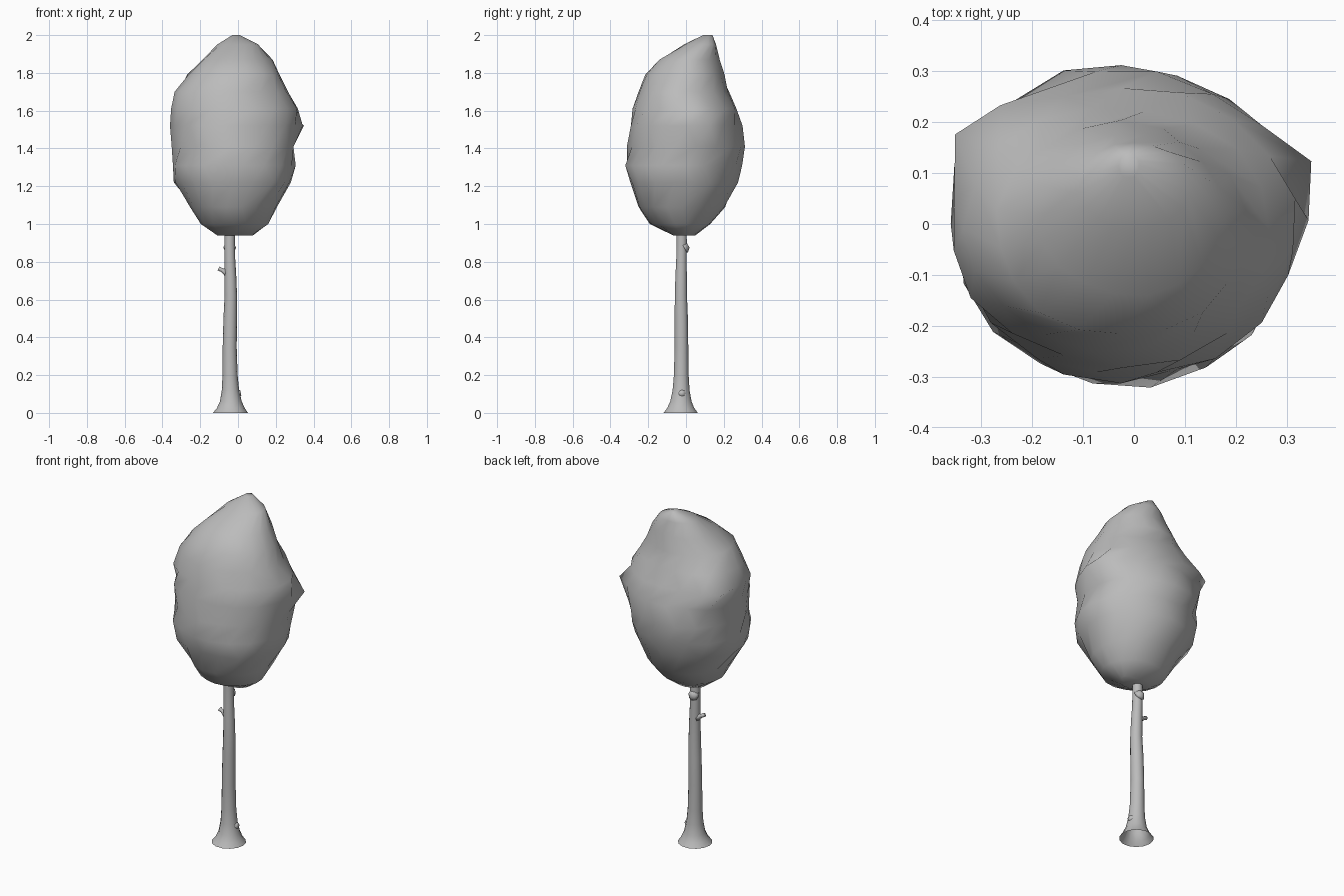
import bpy, bmesh
from math import sin, cos, pi, exp
from mathutils import Vector

cube = bpy.data.objects.get("Cube")
if cube:
    bpy.data.objects.remove(cube, do_unlink=True)

grey = bpy.data.materials.new("plain grey")
grey.use_nodes = True
grey.diffuse_color = (0.5, 0.5, 0.5, 1)
grey.node_tree.nodes["Principled BSDF"].inputs["Base Color"].default_value = (0.5, 0.5, 0.5, 1)


def loft(name, rings, cap_start=False, cap_end=False, angle=180):
    """Join rings of points into one smooth skin."""
    bm = bmesh.new()
    loops = [[bm.verts.new(p) for p in ring] for ring in rings]
    count = len(loops[0])
    for low, high in zip(loops, loops[1:]):
        for i in range(count):
            j = (i + 1) % count
            bm.faces.new((low[i], low[j], high[j], high[i]))
    if cap_start:
        bm.faces.new(loops[0][::-1])
    if cap_end:
        bm.faces.new(loops[-1])
    mesh = bpy.data.meshes.new(name)
    bm.to_mesh(mesh)
    bm.free()
    mesh.materials.append(grey)
    obj = bpy.data.objects.new(name, mesh)
    bpy.context.collection.objects.link(obj)
    bpy.ops.object.select_all(action="DESELECT")
    obj.select_set(True)
    bpy.context.view_layer.objects.active = obj
    bpy.ops.object.shade_smooth_by_angle(angle=angle * pi / 180)
    return obj


# Crown: height, then left, right, front and back limits
levels = [
    (0.94, -0.11, 0.08, -0.07, 0.05),
    (1.00, -0.20, 0.16, -0.19, 0.13),
    (1.09, -0.25, 0.21, -0.25, 0.21),
    (1.22, -0.34, 0.28, -0.30, 0.27),
    (1.31, -0.35, 0.30, -0.32, 0.30),
    (1.41, -0.35, 0.30, -0.31, 0.315),
    (1.52, -0.36, 0.33, -0.30, 0.30),
    (1.61, -0.36, 0.31, -0.28, 0.27),
    (1.70, -0.33, 0.27, -0.25, 0.23),
    (1.79, -0.27, 0.22, -0.22, 0.20),
    (1.87, -0.19, 0.18, -0.14, 0.18),
    (1.95, -0.11, 0.11, -0.01, 0.16),
    (2.00, -0.03, 0.01, 0.09, 0.14),
]
# Lumps: centre and outward push
lumps = [
    (Vector((0.33, 0.09, 1.53)), Vector((0.035, 0.02, 0))),
    (Vector((-0.31, 0.17, 1.61)), Vector((-0.04, 0.05, 0))),
    (Vector((0.22, -0.22, 1.25)), Vector((0.02, -0.02, 0))),
]
SIDES = 18
crown_rings = []
for k, (z, x0, x1, y0, y1) in enumerate(levels):
    ring = []
    for i in range(SIDES):
        a = 2 * pi * (i + 0.5 * (k % 2)) / SIDES
        r = 1 + 0.02 * sin(5 * a + 2.1 * k)
        p = Vector(((x0 + x1) / 2 + (x1 - x0) / 2 * r * cos(a),
                    (y0 + y1) / 2 + (y1 - y0) / 2 * r * sin(a), z))
        for centre, push in lumps:
            p += push * exp(-((p - centre).length / 0.09) ** 2)
        ring.append(p)
    crown_rings.append(ring)
loft("crown", crown_rings, True, True)


# Trunk: open flared foot, gently wavy shaft
def circle(x, y, z, r, n=14):
    return [(x + r * cos(2 * pi * i / n), y + r * sin(2 * pi * i / n), z) for i in range(n)]


trunk = [
    (-0.04, -0.028, 0.00, 0.093), (-0.038, -0.028, 0.025, 0.074),
    (-0.038, -0.027, 0.06, 0.058), (-0.04, -0.026, 0.12, 0.046),
    (-0.042, -0.025, 0.20, 0.040), (-0.044, -0.024, 0.35, 0.037),
    (-0.041, -0.025, 0.50, 0.036), (-0.038, -0.027, 0.62, 0.033),
    (-0.040, -0.026, 0.72, 0.031), (-0.043, -0.024, 0.82, 0.028),
    (-0.044, -0.023, 0.90, 0.028), (-0.042, -0.023, 1.02, 0.026),
]
loft("trunk", [circle(*c) for c in trunk])


# Knots and branch stub: short tapered pegs along a direction
def peg(name, base, direction, radii):
    d = Vector(direction)
    turn = d.to_track_quat("Z", "Y")
    rings = []
    for k, r in enumerate(radii):
        centre = Vector(base) + d * k / (len(radii) - 1)
        rings.append([centre + turn @ Vector(p) for p in circle(0, 0, 0, r, 8)])
    return loft(name, rings, True, True)


peg("branch_stub", (-0.055, -0.024, 0.74), (-0.048, 0, 0.025), (0.024, 0.015, 0.010, 0.012))
peg("upper_knot", (-0.044, -0.01, 0.875), (0, 0.022, 0.012), (0.034, 0.026, 0.014))
peg("lower_knot", (-0.015, -0.022, 0.10), (0.03, 0, 0.006), (0.026, 0.022, 0.013))
